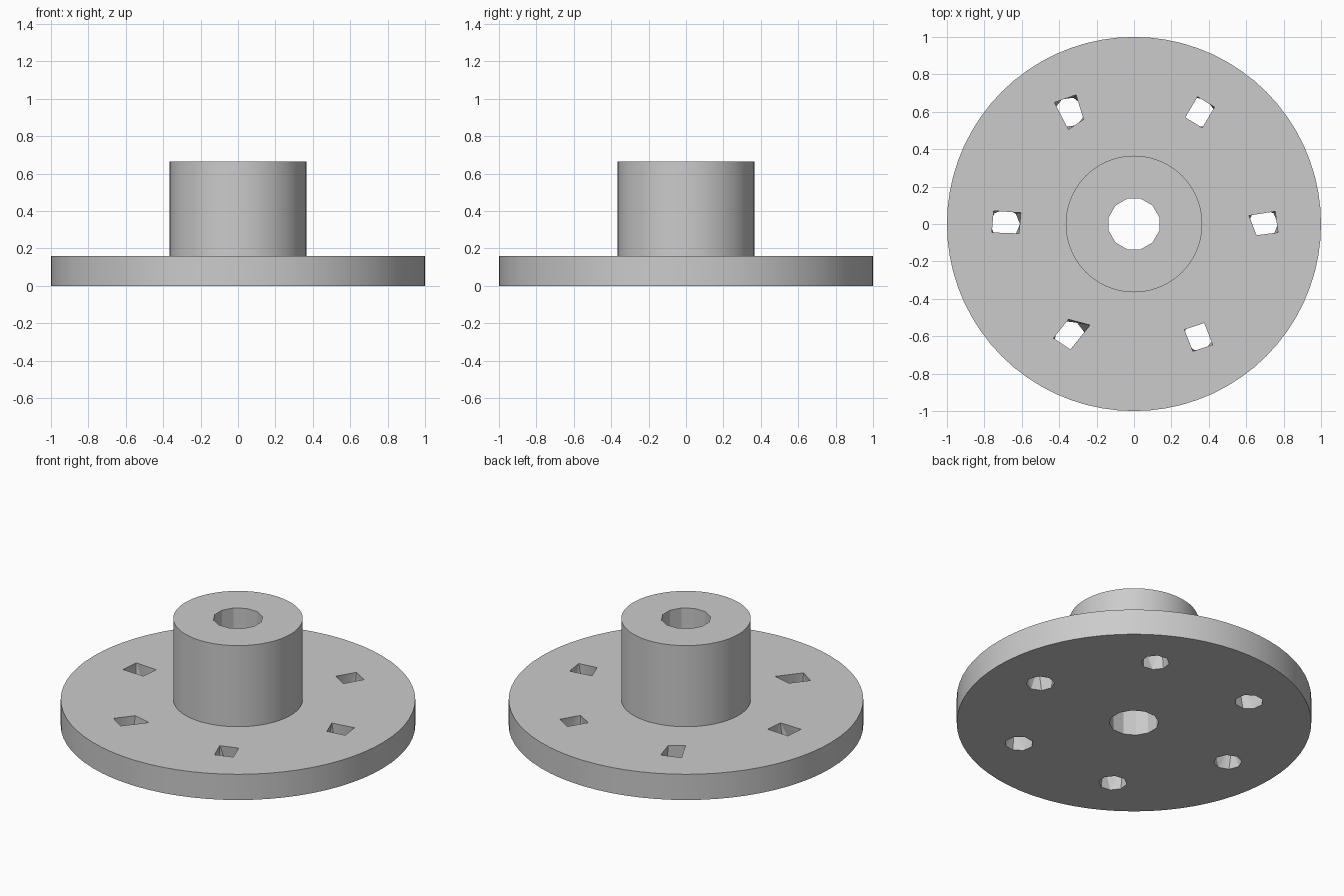
import bpy, bmesh, math
from mathutils import Vector, Matrix

cube = bpy.data.objects.get("Cube")
if cube:
    bpy.data.objects.remove(cube, do_unlink=True)

grey = bpy.data.materials.new("plain grey")
grey.use_nodes = True
GREY = (0.6, 0.6, 0.6, 1)
grey.diffuse_color = GREY
grey.node_tree.nodes["Principled BSDF"].inputs["Base Color"].default_value = GREY


def finish(name, bm):
    bmesh.ops.recalc_face_normals(bm, faces=bm.faces)
    mesh = bpy.data.meshes.new(name)
    bm.to_mesh(mesh)
    bm.free()
    obj = bpy.data.objects.new(name, mesh)
    bpy.context.collection.objects.link(obj)
    return obj


def ring(count, radius, z, centre=(0, 0), phase=0.0):
    return [(centre[0] + radius * math.cos(math.tau * i / count + phase),
             centre[1] + radius * math.sin(math.tau * i / count + phase), z)
            for i in range(count)]


def hull_cutter(name, points):
    bm = bmesh.new()
    for p in points:
        bm.verts.new(p)
    bmesh.ops.convex_hull(bm, input=bm.verts[:])
    bmesh.ops.dissolve_limit(bm, angle_limit=0.01, verts=bm.verts[:], edges=bm.edges[:])
    obj = finish(name, bm)
    obj.hide_render = True
    return obj


# Flange and hub turned from one profile
profile = [(0, 0), (1, 0), (1, 0.16), (0.365, 0.16), (0.365, 0.665), (0, 0.665)]
bm = bmesh.new()
verts = [bm.verts.new((r, 0, z)) for r, z in profile]
edges = [bm.edges.new(pair) for pair in zip(verts, verts[1:])]
bmesh.ops.spin(bm, geom=verts + edges, cent=(0, 0, 0), axis=(0, 0, 1),
               angle=math.tau, steps=72, use_duplicate=False)
bmesh.ops.remove_doubles(bm, verts=bm.verts[:], dist=0.0005)
bmesh.ops.dissolve_degenerate(bm, edges=bm.edges[:], dist=0.0001)
body = finish("flanged_hub", bm)
body.data.materials.append(grey)

# Central bore
phase = math.radians(15)
cutters = [hull_cutter("bore_cutter", ring(12, 0.14, -0.1, phase=phase)
                       + ring(12, 0.14, 0.8, phase=phase))]

# Bolt holes: uneven four-sided mouths on top, rounder mouths below
mouths = [
    [(0.615, 0.045), (0.755, 0.067), (0.77, -0.045), (0.655, -0.06)],
    [(0.34, 0.68), (0.43, 0.625), (0.365, 0.515), (0.275, 0.57)],
    [(-0.425, 0.65), (-0.31, 0.69), (-0.27, 0.56), (-0.35, 0.505)],
    [(-0.75, 0.07), (-0.605, 0.06), (-0.615, -0.05), (-0.76, -0.045)],
    [(-0.35, -0.51), (-0.235, -0.54), (-0.34, -0.67), (-0.43, -0.61)],
    [(0.27, -0.565), (0.375, -0.53), (0.42, -0.645), (0.315, -0.68)],
]
for i, mouth in enumerate(mouths):
    a = i * math.tau / 6
    centre = (0.69 * math.cos(a), 0.69 * math.sin(a))
    top = [(x, y, 0.162) for x, y in mouth]
    cutters.append(hull_cutter("bolt_hole_cutter", top + ring(8, 0.08, -0.002, centre, a)))

# Cut the holes, then drop the cutters
bpy.context.view_layer.objects.active = body
body.select_set(True)
for cutter in cutters:
    mod = body.modifiers.new("hole", "BOOLEAN")
    mod.operation = "DIFFERENCE"
    mod.solver = "EXACT"
    mod.object = cutter
    bpy.ops.object.modifier_apply(modifier=mod.name)
    bpy.data.objects.remove(cutter, do_unlink=True)

# Smooth the round walls, keep rims and hole facets sharp
bpy.ops.object.select_all(action="DESELECT")
body.select_set(True)
bpy.ops.object.shade_smooth_by_angle(angle=math.radians(25))
